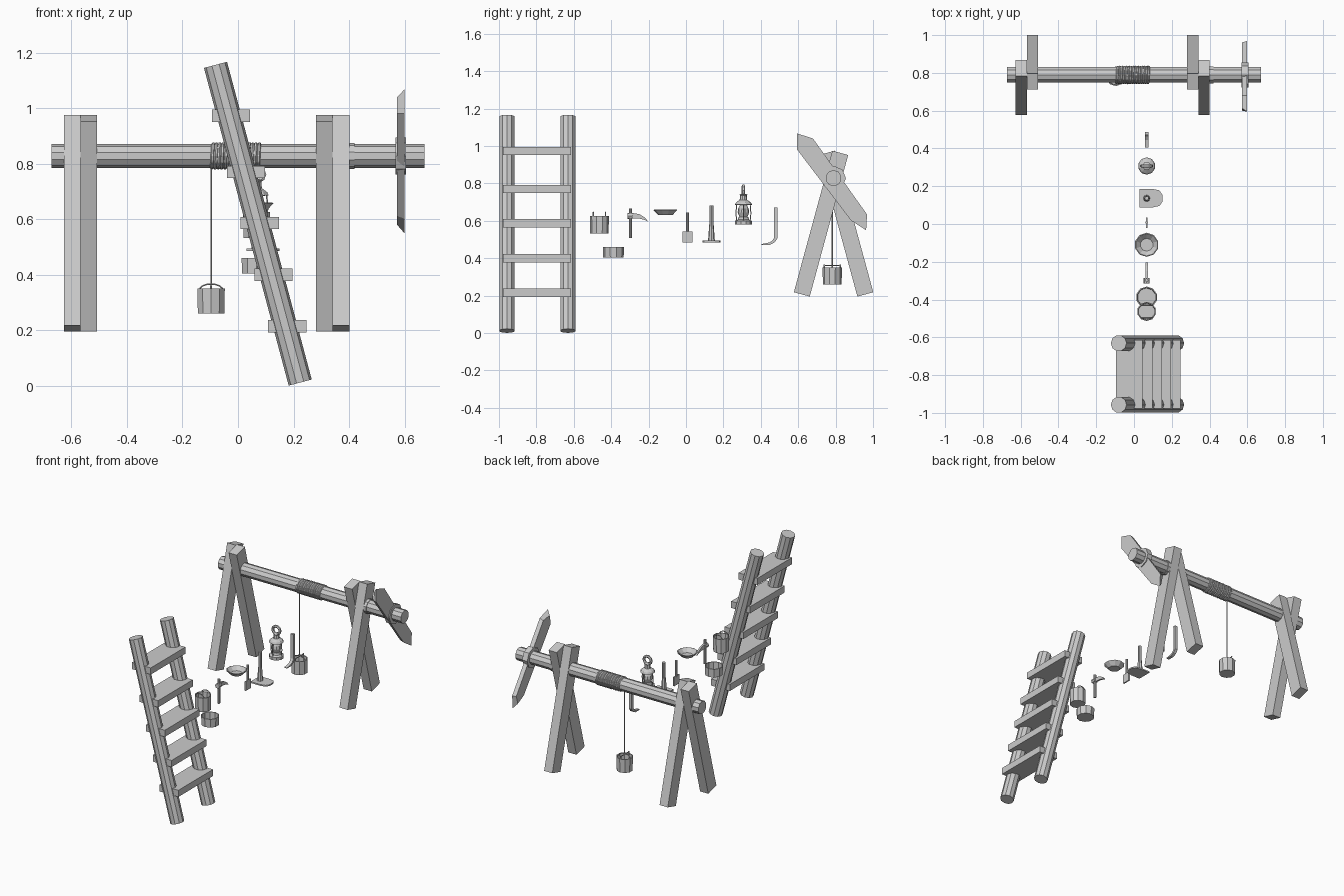
import bpy, bmesh, math
from mathutils import Vector, Matrix

if "Cube" in bpy.data.objects:
    bpy.data.objects.remove(bpy.data.objects["Cube"])

TX = 0.067          # the small tools all hang in one row at this x


def finish(name, bm):
    bmesh.ops.recalc_face_normals(bm, faces=bm.faces)
    me = bpy.data.meshes.new(name)
    bm.to_mesh(me)
    bm.free()
    ob = bpy.data.objects.new(name, me)
    bpy.context.collection.objects.link(ob)
    return ob


def rod(name, a, b, r1, r2=None, sides=10):
    """Cylinder or cone between two points."""
    a, b = Vector(a), Vector(b)
    bm = bmesh.new()
    bmesh.ops.create_cone(bm, cap_ends=True, segments=sides, radius1=r1,
                          radius2=r1 if r2 is None else r2, depth=(b - a).length)
    rot = (b - a).to_track_quat('Z', 'Y').to_matrix().to_4x4()
    bm.transform(Matrix.Translation((a + b) / 2) @ rot)
    return finish(name, bm)


def box(name, c, size, tilt=0, axis='X'):
    bm = bmesh.new()
    bmesh.ops.create_cube(bm, size=1)
    bm.transform(Matrix.Translation(c) @ Matrix.Rotation(tilt, 4, axis)
                 @ Matrix.Diagonal((*size, 1)))
    return finish(name, bm)


def lathe(name, x, y, profile, sides=10):
    """Revolve (radius, z) points about a vertical axis."""
    bm = bmesh.new()
    rings = []
    for r, z in profile:
        n = 1 if r == 0 else sides
        rings.append([bm.verts.new((x + r * math.cos(math.tau * (i + .5) / sides),
                                    y + r * math.sin(math.tau * (i + .5) / sides), z))
                      for i in range(n)])
    for p, q in zip(rings, rings[1:]):
        for i in range(sides):
            j = (i + 1) % sides
            vs = [p[i % len(p)], p[j % len(p)], q[j % len(q)], q[i % len(q)]]
            bm.faces.new(list(dict.fromkeys(vs)))
    return finish(name, bm)


def tube(name, pts, r, res=1):
    """Round wire along a path."""
    cu = bpy.data.curves.new(name, 'CURVE')
    cu.dimensions = '3D'
    cu.bevel_depth, cu.bevel_resolution, cu.use_fill_caps = r, res, True
    sp = cu.splines.new('POLY')
    sp.points.add(len(pts) - 1)
    for p, co in zip(sp.points, pts):
        p.co = (*co, 1)
        sp.use_smooth = False
    ob = bpy.data.objects.new(name, cu)
    bpy.context.collection.objects.link(ob)
    return ob


def prism(name, front, back):
    """Solid between two matching outlines."""
    bm = bmesh.new()
    f = [bm.verts.new(p) for p in front]
    b = [bm.verts.new(p) for p in back]
    bm.faces.new(f)
    bm.faces.new(b)
    for i in range(len(f)):
        j = (i + 1) % len(f)
        bm.faces.new((f[i], f[j], b[j], b[i]))
    return finish(name, bm)


def bucket(name, x, y, z0, z1, r, wall=0.006):
    return lathe(name, x, y, [(0, z0), (r * .96, z0), (r, z1), (r - wall, z1),
                              (r * .96 - wall, z0 + wall), (0, z0 + wall)])


def arch(name, x, y, z, w, h, r=0.003):
    return tube(name, [(x + w * math.cos(a), y, z + h * math.sin(a))
                       for a in [math.pi * i / 8 for i in range(9)]], r)


# Ladder: two leaning log rails with five flat rungs
for side, y in (('near', -0.957), ('far', -0.631)):
    rod('ladder_rail_' + side, (0.224, y, 0.012), (-0.081, y, 1.156), 0.043)
for i, z in enumerate((0.215, 0.40, 0.587, 0.77, 0.973)):
    box('ladder_rung_%d' % i, (-0.074 + (1.155 - z) * 0.2675, -0.796, z), (0.138, 0.364, 0.044))

# Windlass frame: two crossed leg pairs
AY, AZ = 0.789, 0.828
TILT = math.radians(15.2)
for side, x in (('left', -0.597), ('right', 0.371)):
    box('front_leg_' + side, (x, 0.722, 0.585), (0.06, 0.088, 0.784), -TILT)
for side, x in (('left', -0.537), ('right', 0.311)):
    box('back_leg_' + side, (x, 0.856, 0.585), (0.06, 0.088, 0.784), TILT)

# Axle log, collar and coiled rope
rod('axle', (-0.672, AY, AZ), (0.672, AY, AZ), 0.043)
rod('axle_collar', (0.40, AY, AZ), (0.42, AY, AZ), 0.047)
TURNS, STEPS = 15, 12
coil = []
for i in range(TURNS * STEPS + 1):
    a = math.tau * i / STEPS
    coil.append((-0.095 + 0.178 * i / (TURNS * STEPS),
                 AY - 0.043 * math.sin(a), AZ - 0.043 * math.cos(a)))
tube('rope_coil', coil, 0.0065)
rod('hanging_rope', (-0.097, 0.782, 0.787), (-0.097, 0.782, 0.36), 0.003, sides=6)

# Crank: chisel-pointed board on a hub
rod('crank_hub', (0.568, AY, AZ), (0.605, AY, AZ), 0.066, sides=8)
outline = [(0.594, 1.067), (0.679, 1.040), (0.968, 0.634),
           (0.963, 0.550), (0.882, 0.602), (0.594, 0.981)]
inner = [(0.612, 1.040), (0.679, 1.030), (0.962, 0.634),
         (0.945, 0.580), (0.882, 0.612), (0.600, 0.981)]
prism('crank_board', [(0.599, y, z) for y, z in outline], [(0.573, y, z) for y, z in inner])

# Hanging bucket
bucket('well_bucket', -0.097, 0.782, 0.26, 0.35, 0.052)
arch('well_bucket_handle', -0.097, 0.782, 0.345, 0.042, 0.022)
rod('well_bucket_bar', (-0.097, 0.735, 0.362), (-0.097, 0.829, 0.362), 0.003, sides=6)
for s in (-1, 1):
    rod('well_bucket_ear', (-0.097, 0.782 + s * 0.042, 0.34),
        (-0.097, 0.782 + s * 0.042, 0.366), 0.004, sides=6)

# Pail with two wire grips, and a low tub
bucket('pail', TX, -0.463, 0.533, 0.627, 0.051)
for s in (-1, 1):
    arch('pail_grip', TX, -0.463 + s * 0.033, 0.622, 0.032, 0.024)
bucket('tub', TX, -0.388, 0.405, 0.461, 0.057)

# Pick hammer
rod('pick_handle', (TX, -0.297, 0.507), (TX, -0.297, 0.667), 0.009, sides=8)
rod('pick_hammer_end', (TX, -0.314, 0.627), (TX, -0.285, 0.627), 0.016, sides=8)
spike = [(-0.288, 0.642), (-0.25, 0.636), (-0.22, 0.618), (-0.203, 0.597),
         (-0.225, 0.606), (-0.25, 0.612), (-0.288, 0.614)]
prism('pick_spike', [(TX - 0.006, y, z) for y, z in spike], [(TX + 0.006, y, z) for y, z in spike])

# Wide shallow pan
lathe('pan', TX, -0.110, [(0, 0.63), (0.037, 0.63), (0.064, 0.658), (0.059, 0.66),
                          (0.034, 0.636), (0, 0.636)])

# Scraper
rod('scraper_handle', (TX, 0.008, 0.54), (TX, 0.008, 0.645), 0.008, sides=8)
box('scraper_blade', (TX, 0.007, 0.514), (0.009, 0.054, 0.06))

# Shovel with flat plate
rod('shovel_handle', (TX, 0.136, 0.49), (TX, 0.136, 0.682), 0.011, sides=8)
rod('shovel_socket', (TX, 0.136, 0.495), (TX, 0.136, 0.58), 0.018, 0.012, sides=8)
plate = [(0.03, 0.088), (0.03, 0.185), (0.10, 0.185), (0.135, 0.178), (0.15, 0.155),
         (0.15, 0.118), (0.135, 0.096), (0.10, 0.088)]
prism('shovel_plate', [(x, y, 0.485) for x, y in plate], [(x, y, 0.494) for x, y in plate])

# Lantern: base, glass, cap, chimney, guard wires and top ring
LY = 0.307
lathe('lantern_base', TX, LY, [(0, 0.58), (0.045, 0.58), (0.045, 0.6), (0.03, 0.607),
                               (0.026, 0.62), (0, 0.62)])
lathe('lantern_glass', TX, LY, [(0, 0.618), (0.02, 0.618), (0.031, 0.645), (0.028, 0.665),
                                (0.016, 0.69), (0, 0.69)])
lathe('lantern_cap', TX, LY, [(0, 0.682), (0.046, 0.686), (0.04, 0.698), (0.02, 0.712),
                              (0.018, 0.735), (0.022, 0.74), (0, 0.748)])
for i in range(4):
    c, s = math.cos(math.tau * i / 4), math.sin(math.tau * i / 4)
    tube('lantern_wire', [(TX + r * c, LY + r * s, z) for r, z in
                          ((0.036, 0.6), (0.04, 0.64), (0.036, 0.69))], 0.003)
ring = [(TX + 0.027 * math.cos(a), LY, 0.762 + 0.025 * math.sin(a))
        for a in [math.tau * i / 10 for i in range(10)]]
tube('lantern_ring', ring, 0.009).data.splines[0].use_cyclic_u = True

# Pry bar with bent flattened foot
bar = [(0.47, 0.672), (0.488, 0.672), (0.488, 0.505), (0.474, 0.485), (0.45, 0.472),
       (0.404, 0.472), (0.404, 0.476), (0.446, 0.484), (0.462, 0.494), (0.471, 0.51)]
prism('pry_bar', [(TX - 0.01, y, z) for y, z in bar], [(TX + 0.01, y, z) for y, z in bar])
